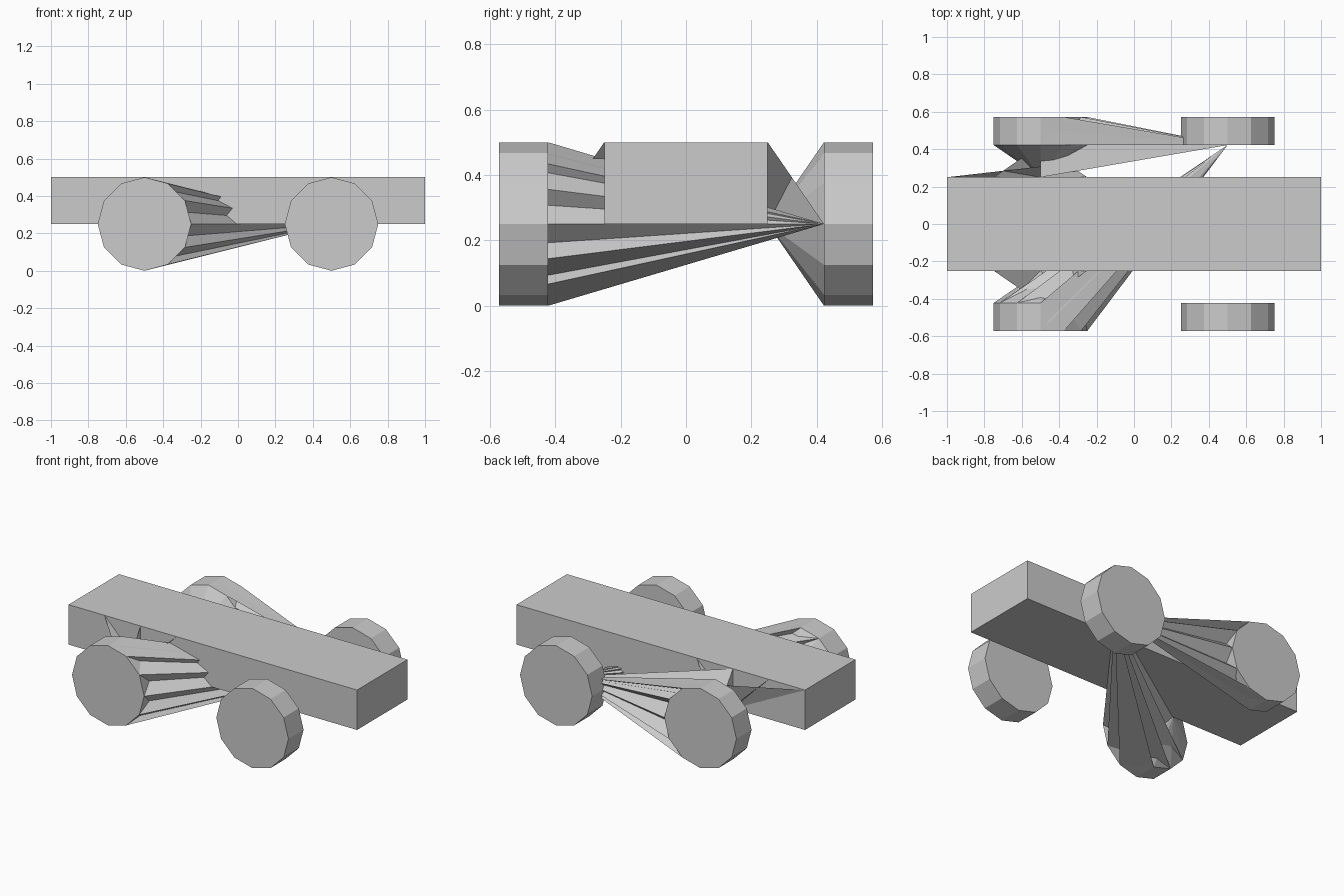
import bpy
from math import sin, cos, pi
from mathutils import Vector

if "Cube" in bpy.data.objects:
    bpy.data.objects.remove(bpy.data.objects["Cube"])

R, N = 0.25, 12          # wheel radius and sides
Y_IN, Y_OUT = 0.422, 0.572


def make(name, verts, faces):
    me = bpy.data.meshes.new(name)
    me.from_pydata([tuple(v) for v in verts], [], faces)
    me.update()
    ob = bpy.data.objects.new(name, me)
    bpy.context.collection.objects.link(ob)
    return ob


def make_tris(name, tris):
    verts = [p for t in tris for p in t]
    return make(name, verts, [(i, i + 1, i + 2) for i in range(0, len(verts), 3)])


def ring(x, y):
    return [Vector((x + R * cos(2 * pi * i / N), y, R + R * sin(2 * pi * i / N)))
            for i in range(N)]


# chassis slab
bpy.ops.mesh.primitive_cube_add(size=1, location=(0, 0, 0.375))
chassis = bpy.context.object
chassis.name = "chassis"
chassis.scale = (2, 0.5, 0.25)

# four twelve-sided wheels
for x, xn in ((-0.5, "left"), (0.5, "right")):
    for s, yn in ((-1, "front"), (1, "back")):
        bpy.ops.mesh.primitive_cylinder_add(
            vertices=N, radius=R, depth=Y_OUT - Y_IN,
            location=(x, s * (Y_IN + Y_OUT) / 2, R), rotation=(pi / 2, 0, 0))
        bpy.context.object.name = f"wheel_{yn}_{xn}"

# struts that fan from the left wheels to the back right hub
hub = Vector((0.5, Y_IN, R))
for s, yn in ((-1, "front"), (1, "back")):
    inner, outer = ring(-0.5, s * Y_IN), ring(-0.5, s * Y_OUT)
    mount = Vector((-0.5, s * 0.25, 0.25))
    centre = Vector((-0.5, s * Y_IN, R))
    fan, cone = [], []
    for i in range(N):
        j = (i + 1) % N
        fan += [(hub, outer[i], inner[j]), (hub, inner[i], outer[j])]
        cone.append((mount, inner[i], inner[j]))
    make_tris(f"strut_fan_{yn}", fan)
    # cone joining the wheel to the underside of the slab
    make_tris(f"wheel_cone_{yn}", cone)
    # thin gussets from the slab's top edge to the wheel centre
    make_tris(f"gusset_{yn}", [(Vector((x, s * 0.25, 0.5)), centre, mount)
                               for x in (-0.75, -0.5, -0.25)])

# sloping webs along the back
mount = Vector((-0.5, 0.25, 0.25))
make_tris("back_web", [
    (hub, Vector((-1, 0.25, 0.5)), mount),
    (hub, Vector((-0.5, 0.25, 0.5)), Vector((-0.5, Y_IN, R)))])
